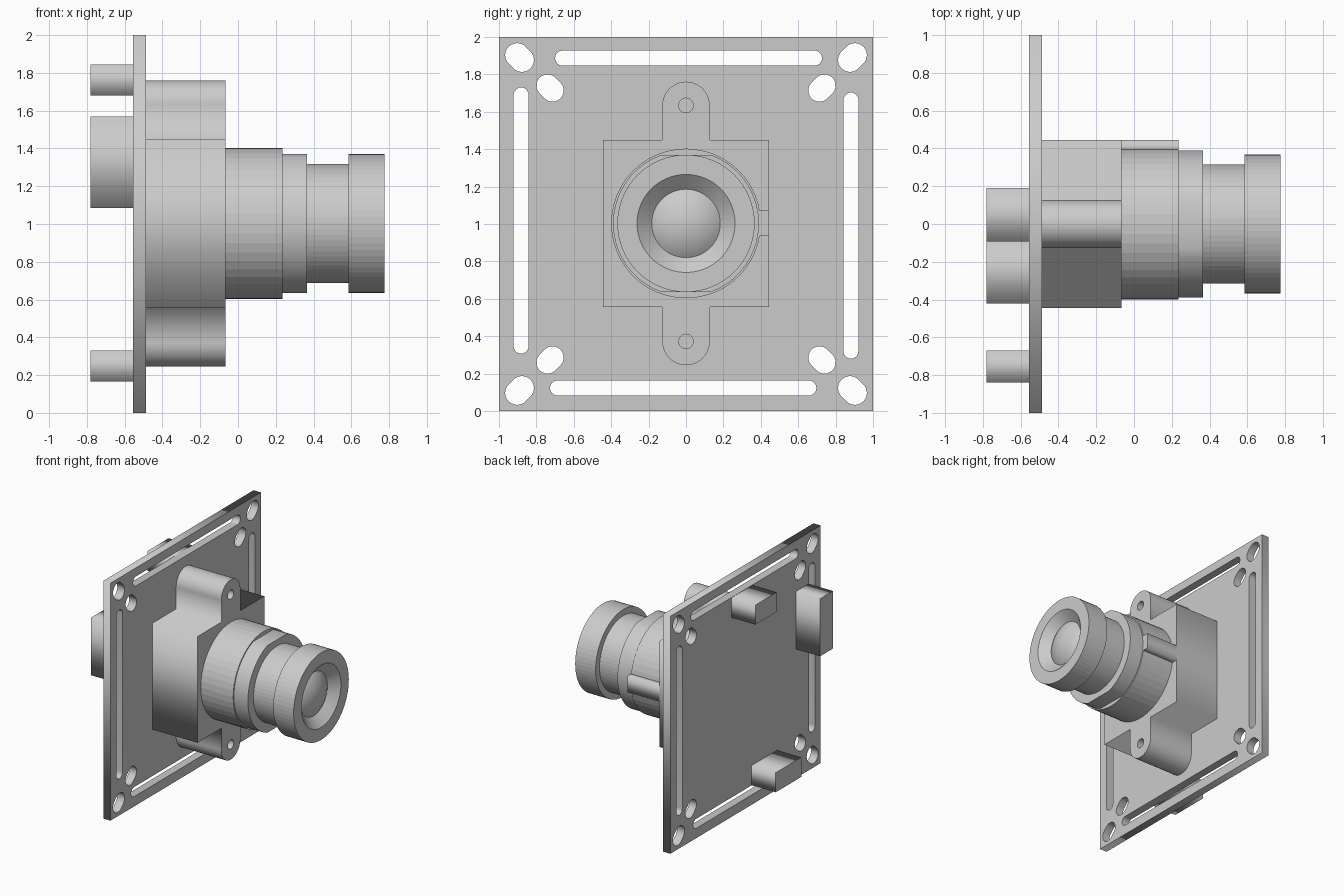
import bpy, bmesh
from math import pi, sin, cos, sqrt, asin, atan2, radians

if "Cube" in bpy.data.objects:
    bpy.data.objects.remove(bpy.data.objects["Cube"])

ZC = 1.003  # height of the lens axis


def arc(cy, cz, r, a0, a1, n=12):
    return [(cy + r * cos(a0 + (a1 - a0) * i / n), cz + r * sin(a0 + (a1 - a0) * i / n))
            for i in range(n + 1)]


def circle(cy, cz, r, n=24):
    return arc(cy, cz, r, 0, 2 * pi, n)[:-1]


def stadium(y0, z0, y1, z1, r):
    """Rounded slot between two arc centres."""
    a = atan2(z1 - z0, y1 - y0)
    return arc(y1, z1, r, a - pi / 2, a + pi / 2) + arc(y0, z0, r, a + pi / 2, a + 1.5 * pi)


def slab(name, loops, x0, x1):
    """Extrude a y-z outline (first loop) with holes (other loops) along x."""
    cu = bpy.data.curves.new(name, 'CURVE')
    cu.dimensions = '2D'
    cu.fill_mode = 'BOTH'
    cu.extrude = (x1 - x0) / 2
    for loop in loops:
        sp = cu.splines.new('POLY')
        sp.points.add(len(loop) - 1)
        for p, (y, z) in zip(sp.points, loop):
            p.co = (y, z, 0, 1)
        sp.use_cyclic_u = True
    ob = bpy.data.objects.new(name, cu)
    bpy.context.collection.objects.link(ob)
    ob.rotation_euler = (pi / 2, 0, pi / 2)
    ob.location.x = (x0 + x1) / 2
    bpy.ops.object.select_all(action='DESELECT')
    ob.select_set(True)
    bpy.context.view_layer.objects.active = ob
    bpy.ops.object.convert(target='MESH')
    ob = bpy.context.object
    bm = bmesh.new()
    bm.from_mesh(ob.data)
    bmesh.ops.remove_doubles(bm, verts=bm.verts, dist=1e-5)
    bmesh.ops.recalc_face_normals(bm, faces=bm.faces)
    bm.to_mesh(ob.data)
    bm.free()
    return ob


def box(name, x0, x1, y0, y1, z0, z1):
    return slab(name, [[(y0, z0), (y1, z0), (y1, z1), (y0, z1)]], x0, x1)


def revolve(name, profile, n):
    """Spin an (x, radius) profile around the lens axis."""
    bm = bmesh.new()
    vs = [bm.verts.new((x, 0, r)) for x, r in profile]
    es = [bm.edges.new(p) for p in zip(vs, vs[1:])]
    bmesh.ops.spin(bm, geom=vs + es, cent=(0, 0, 0), axis=(1, 0, 0), angle=2 * pi, steps=n)
    bmesh.ops.remove_doubles(bm, verts=bm.verts, dist=1e-5)
    bmesh.ops.recalc_face_normals(bm, faces=bm.faces)
    me = bpy.data.meshes.new(name)
    bm.to_mesh(me)
    bm.free()
    ob = bpy.data.objects.new(name, me)
    ob.location.z = ZC
    bpy.context.collection.objects.link(ob)
    return ob


# Circuit board with edge slots and diagonal corner holes
loops = [[(-1, 0), (1, 0), (1, 2), (-1, 2)]]
loops += [stadium(-0.66, 1.887, 0.687, 1.887, 0.04),
          stadium(-0.687, 0.123, 0.657, 0.123, 0.04),
          stadium(-0.882, 0.347, -0.882, 1.69, 0.04),
          stadium(0.882, 0.32, 0.882, 1.663, 0.04)]
for sy in (-1, 1):
    for sz in (-1, 1):
        for c, r in ((0.89, 0.064), (0.727, 0.06)):
            a, b = c - 0.013, c + 0.013
            loops.append(stadium(sy * a, 1 + sz * a, sy * b, 1 + sz * b, r))
slab("circuit_board", loops, -0.555, -0.487)

# Lens mount block with rounded screw tabs
w, t, h, zt = 0.445, 0.127, 0.447, 0.631
outline = [(w, ZC - h), (w, ZC + h), (t, ZC + h)] + arc(0, ZC + zt, t, 0, pi, 20)
outline += [(-t, ZC + h), (-w, ZC + h), (-w, ZC - h), (-t, ZC - h)]
outline += arc(0, ZC - zt, t, pi, 2 * pi, 20) + [(t, ZC - h)]
slab("lens_mount", [outline, circle(0, ZC + zt, 0.039), circle(0, ZC - zt, 0.039)], -0.487, -0.067)

# Barrel and its side key
revolve("barrel", [(-0.067, 0), (-0.067, 0.4), (0.235, 0.4), (0.235, 0)], 48)
box("barrel_key", -0.067, 0.235, 0.37, 0.445, 0.937, 1.072)

# Collar with flats on top and bottom
a = asin(0.367 / 0.39)
slab("collar", [arc(0, ZC, 0.39, -a, a, 20) + arc(0, ZC, 0.39, pi - a, pi + a, 20)], 0.235, 0.365)

# Lens neck, front ring with conical recess
revolve("lens_ring", [(0.365, 0), (0.365, 0.315), (0.585, 0.315), (0.585, 0.367), (0.775, 0.367),
                      (0.775, 0.262), (0.705, 0.183), (0.705, 0)], 64)

# Domed front glass
base, rad, rise = 0.705, 0.183, 0.06
R = (rad ** 2 + rise ** 2) / (2 * rise)
amax = asin(rad / R)
dome = [(base + rise - R + R * cos(amax * i / 10), R * sin(amax * i / 10)) for i in range(11)]
glass = revolve("front_glass", dome + [(base, 0)], 64)
bpy.ops.object.select_all(action='DESELECT')
glass.select_set(True)
bpy.context.view_layer.objects.active = glass
bpy.ops.object.shade_smooth_by_angle(angle=radians(15))

# Connectors on the back of the board
for name, y0, y1, z0, z1 in (("top_connector", -0.093, 0.19, 1.68, 1.845),
                             ("side_connector", -0.84, -0.67, 1.085, 1.57),
                             ("bottom_connector", -0.42, -0.08, 0.165, 0.33)):
    box(name, -0.78, -0.555, y0, y1, z0, z1)
